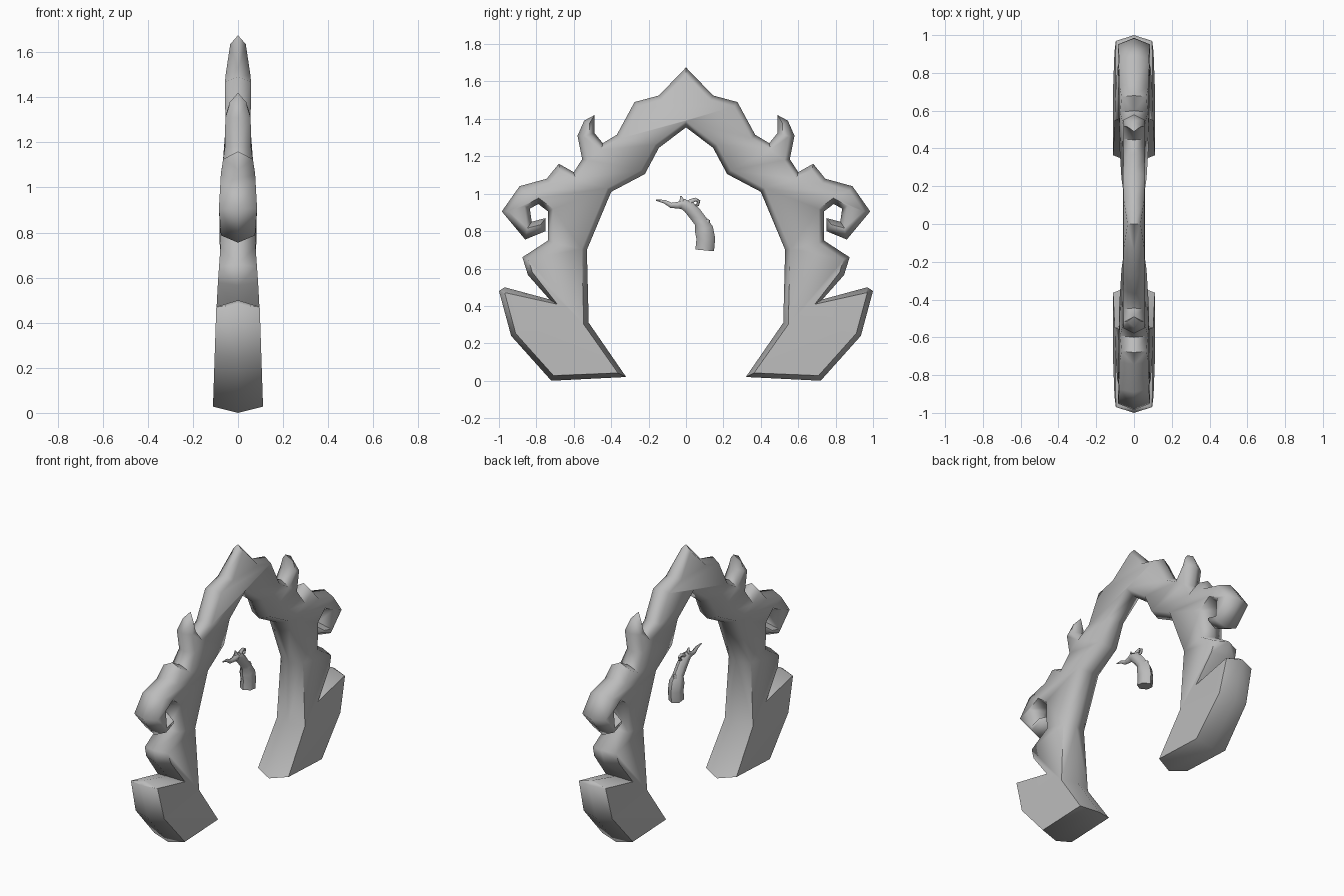
import bpy, bmesh, math
from mathutils import Vector
from mathutils.geometry import tessellate_polygon

if "Cube" in bpy.data.objects:
    bpy.data.objects.remove(bpy.data.objects["Cube"])

# Single stone colour
stone = bpy.data.materials.new("grey_stone")
stone.use_nodes = True
GREY = (0.5, 0.5, 0.5, 1)
stone.diffuse_color = GREY
stone.node_tree.nodes["Principled BSDF"].inputs["Base Color"].default_value = GREY


def finish(name, bm, angle):
    bmesh.ops.recalc_face_normals(bm, faces=bm.faces)
    mesh = bpy.data.meshes.new(name)
    bm.to_mesh(mesh)
    bm.free()
    mesh.materials.append(stone)
    obj = bpy.data.objects.new(name, mesh)
    bpy.context.collection.objects.link(obj)
    bpy.ops.object.select_all(action='DESELECT')
    obj.select_set(True)
    bpy.context.view_layer.objects.active = obj
    bpy.ops.object.shade_smooth_by_angle(angle=math.radians(angle))
    return obj


def inset_outline(points, amount):
    """Mitred inward offset of a clockwise (y, z) outline."""
    result = []
    for i, p in enumerate(points):
        a = (p - points[i - 1]).normalized()
        b = (points[(i + 1) % len(points)] - p).normalized()
        na, nb = Vector((a.y, -a.x)), Vector((b.y, -b.x))
        mitre = (na + nb).normalized()
        result.append(p + mitre * amount / max(mitre.dot(na), 0.55))
    return result


WIDTHS = [(0, .112), (.48, .096), (.78, .075), (.9, .085), (1.06, .076),
          (1.2, .055), (1.48, .058), (1.63, .035), (2, 0)]


def half_width(y, z):
    """Arch half thickness by height, thinner at the horn tips."""
    for (z0, w0), (z1, w1) in zip(WIDTHS, WIDTHS[1:]):
        if z <= z1:
            w = w0 + (w1 - w0) * (max(z, z0) - z0) / (z1 - z0)
            break
    return w * (.65 if abs(y) > .45 and z > 1.34 else 1)


# Arch half outline: crown, horn, hook, ledge, foot, then the inner edge
HALF = [(0, 1.675), (.145, 1.525), (.275, 1.49), (.37, 1.315), (.445, 1.27),
        (.49, 1.325), (.49, 1.42), (.545, 1.39), (.58, 1.31), (.555, 1.185),
        (.6, 1.115), (.68, 1.16), (.745, 1.08), (.89, 1.04), (.985, .905),
        (.86, .755), (.75, .8), (.75, .87), (.825, .85), (.835, .92),
        (.79, .945), (.737, .905), (.737, .75), (.875, .66), (.845, .565),
        (.73, .435), (.97, .5), (1, .48), (.935, .24), (.72, 0), (.32, .02),
        (.52, .31), (.53, .7), (.4, 1.01), (.22, 1.105), (.145, 1.245),
        (0, 1.355)]


def build_arch():
    outline = [Vector(p) for p in HALF]
    outline += [Vector((-y, z)) for y, z in reversed(HALF[1:-1])]
    inner = inset_outline(outline, .027)
    bm = bmesh.new()
    ridge = [bm.verts.new((0, p.x, p.y)) for p in outline]
    triangles = tessellate_polygon([[Vector((p.x, p.y, 0)) for p in inner]])
    n = len(ridge)
    for side in (-1, 1):
        rim = [bm.verts.new((side * half_width(*p), p.x, p.y)) for p in inner]
        for i in range(n):
            j = (i + 1) % n
            bm.faces.new((ridge[i], ridge[j], rim[j], rim[i]))
        for tri in triangles:
            bm.faces.new([rim[k] for k in tri])
    return finish("arch", bm, 72)


def tube(name, path, sides=6):
    """Tapered limb in the centre plane through (y, z, radius) stations."""
    bm = bmesh.new()
    rings = []
    for i, (y, z, r) in enumerate(path):
        a, b = path[max(i - 1, 0)], path[min(i + 1, len(path) - 1)]
        along = Vector((0, b[0] - a[0], b[1] - a[1])).normalized()
        across = Vector((0, along.z, -along.y))
        ring = []
        for k in range(sides):
            t = math.tau * k / sides
            ring.append(bm.verts.new(Vector((0, y, z)) + across * r * math.cos(t)
                                     + Vector((r * .9 * math.sin(t), 0, 0))))
        rings.append(ring)
    for lower, upper in zip(rings, rings[1:]):
        for k in range(sides):
            m = (k + 1) % sides
            bm.faces.new((lower[k], lower[m], upper[m], upper[k]))
    bm.faces.new(rings[0])
    bm.faces.new(rings[-1])
    return finish(name, bm, 60)


build_arch()

# Small floating branch in the opening
tube("branch_trunk", [(.1, .697, .05), (.106, .76, .05), (.096, .81, .05),
                      (.08, .85, .036), (.05, .89, .036), (.015, .93, .034),
                      (-.02, .947, .026)])
tube("branch_arm", [(0, .945, .028), (-.045, .938, .018), (-.08, .938, .014),
                    (-.115, .958, .01), (-.16, .965, .003)])
tube("branch_horn", [(-.02, .945, .018), (-.022, .966, .012), (-.028, .988, .004)])
tube("branch_curl", [(.015, .935, .018), (.028, .96, .014), (.05, .969, .01),
                     (.068, .96, .01), (.062, .94, .009), (.047, .936, .006)])
tube("branch_knot", [(.09, .82, .03), (.11, .845, .022), (.12, .863, .008)])
